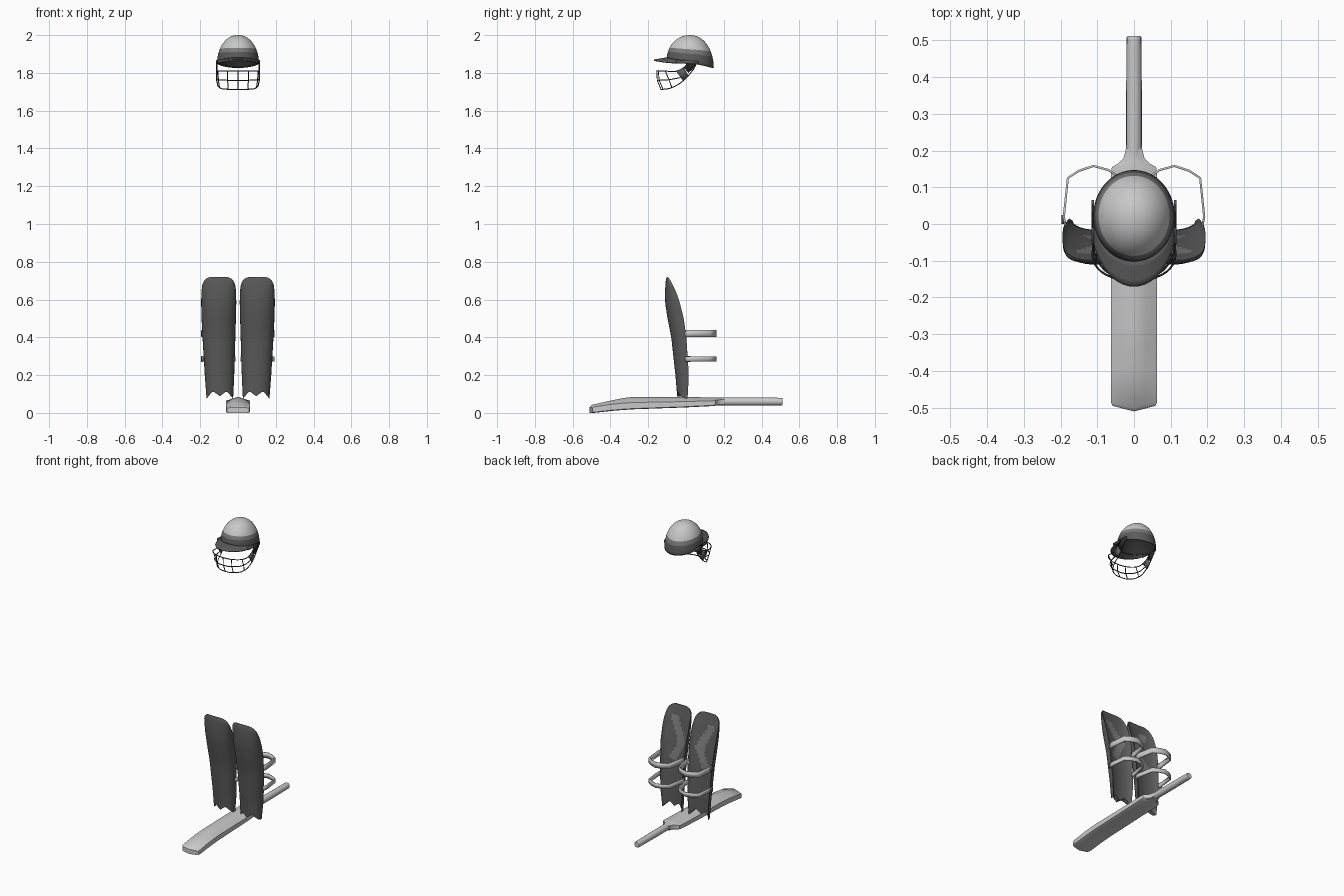
import bpy, bmesh, math
from mathutils import Vector

if "Cube" in bpy.data.objects:
    bpy.data.objects.remove(bpy.data.objects["Cube"])


def material(name, v):
    m = bpy.data.materials.new(name)
    m.diffuse_color = (v, v, v, 1)
    m.use_nodes = True
    m.node_tree.nodes["Principled BSDF"].inputs["Base Color"].default_value = m.diffuse_color
    return m


LIGHT = material("light grey", 0.58)
MID = material("mid grey", 0.2)
DARK = material("dark grey", 0.105)
BLACK = material("black", 0.025)


def make(name, verts, faces, mats, rule=None, angle=40, recalc=True):
    me = bpy.data.meshes.new(name)
    bm = bmesh.new()
    vs = [bm.verts.new(v) for v in verts]
    for f in faces:
        bm.faces.new([vs[i] for i in dict.fromkeys(f)])
    if recalc:
        bmesh.ops.recalc_face_normals(bm, faces=bm.faces[:])
    bm.to_mesh(me)
    bm.free()
    for m in mats:
        me.materials.append(m)
    if rule:
        for p in me.polygons:
            p.material_index = rule(p)
    me.shade_smooth()
    me.set_sharp_from_angle(angle=math.radians(angle))
    ob = bpy.data.objects.new(name, me)
    bpy.context.collection.objects.link(ob)
    return ob


def grid_faces(rows, cols, wrap):
    n = cols if wrap else cols - 1
    return [(r * cols + c, r * cols + (c + 1) % cols,
             (r + 1) * cols + (c + 1) % cols, (r + 1) * cols + c)
            for r in range(rows - 1) for c in range(n)]


def solidify(ob, t, offset=0.0, mat=0):
    s = ob.modifiers.new("thickness", "SOLIDIFY")
    s.thickness, s.offset = t, offset
    s.material_offset = mat
    s.material_offset_rim = 0


def lerp_table(t, z):
    for a, b in zip(t, t[1:]):
        if z <= b[0]:
            k = max(0, (z - a[0]) / (b[0] - a[0]))
            return [p + (q - p) * k for p, q in zip(a[1:], b[1:])]
    return list(t[-1][1:])


def wire(name, pts, r, mat, smooth=True):
    cu = bpy.data.curves.new(name, "CURVE")
    cu.dimensions = "3D"
    cu.bevel_depth, cu.bevel_resolution, cu.resolution_u = r, 1, 5
    cu.use_fill_caps = True
    sp = cu.splines.new("BEZIER")
    sp.bezier_points.add(len(pts) - 1)
    for b, p in zip(sp.bezier_points, pts):
        b.co = p
        b.handle_left_type = b.handle_right_type = "AUTO" if smooth else "VECTOR"
    cu.materials.append(mat)
    ob = bpy.data.objects.new(name, cu)
    bpy.context.collection.objects.link(ob)


# Bat blade: y, half width, face height, edge height, spine height
BLADE = [(-0.495, .058, .0, .026, .030), (-0.485, .063, .0, .032, .042),
         (-0.40, .063, .010, .045, .065), (-0.34, .063, .015, .051, .077),
         (-0.28, .063, .019, .055, .085), (0, .063, .029, .060, .085),
         (0.14, .063, .036, .064, .081), (0.155, .060, .038, .066, .081),
         (0.165, .042, .039, .068, .081), (0.18, .028, .040, .070, .081),
         (0.205, .022, .041, .072, .080)]
verts = []
for y, w, zb, ze, zt in BLADE:
    for x, z in ((-1, zb + .004), (-.85, zb), (0, zb), (.85, zb), (1, zb + .004), (1, ze),
                 (.5, ze + (zt - ze) * .62), (0, zt), (-.5, ze + (zt - ze) * .62), (-1, ze)):
        toe = .015 * (1 - abs(x)) if y < -.48 else 0
        verts.append((x * w, y - toe, z))
n = len(BLADE)
make("bat_blade", verts, grid_faces(n, 10, True) +
     [tuple(range(10)), tuple(range((n - 1) * 10, n * 10))], [LIGHT])

# Bat handle
verts = []
H = [(.17, .020), (.22, .0215), (.35, .0215), (.50, .020), (.508, .020), (.512, .017)]
for y, r in H:
    verts += [(r * math.cos(a * math.pi / 8), y, .06 + r * math.sin(a * math.pi / 8))
              for a in range(16)]
make("bat_handle", verts, grid_faces(len(H), 16, True) +
     [tuple(range(16)), tuple(range(80, 96))], [LIGHT])

# Leg pads: z, half width, front y, edge y, centre x
PAD = [(.07, .070, -.045, .008, .096), (.2, .078, -.056, .015, .098),
       (.4, .087, -.078, .002, .101), (.5, .091, -.098, -.012, .102),
       (.58, .093, -.110, -.032, .102), (.64, .092, -.111, -.052, .102),
       (.68, .087, -.109, -.072, .102), (.70, .078, -.107, -.082, .102),
       (.713, .064, -.104, -.090, .102), (.72, .045, -.101, -.096, .102)]
N = 20
ROWS = [i / 24 for i in range(21)] + [.86, .89, .92, .94, .955, .97, .98, .99, 1]
ZIG = [(-1, .075), (-.5, .115), (0, .088), (.5, .115), (1, .075)]


def build_pad(side, label):
    verts = []
    for v in ROWS:
        for k in range(2 * N):
            j = k if k <= N else 2 * N - k
            a = -math.pi / 2 + math.pi * j / N
            zb = lerp_table(ZIG, math.sin(a))[0]
            z = zb + (.72 - zb) * v
            w, yf, yb, cx = lerp_table(PAD, z)
            c = max(0, math.cos(a))
            bulge = c ** .75 if k <= N else c * .45
            verts.append((side * (cx + w * math.sin(a)), yb + (yf - yb) * bulge, z))
    faces = grid_faces(len(ROWS), 2 * N, True)
    for base in (0, (len(ROWS) - 1) * 2 * N):
        faces += [(base + j, base + j + 1, base + (2 * N - j - 1) % (2 * N),
                   base + (2 * N - j) % (2 * N)) for j in range(N)]

    # worn lighter patch on the lining
    def lining(p):
        x, z = abs(p.center.x) - .1, p.center.z
        return int(p.normal.y > .5 and .38 < z < .66
                   and abs(x - .03 * math.sin(z * 22)) < .028)
    make(label + "_pad", verts, faces, [DARK, MID], lining)

    # straps behind the leg
    path = [(.186, -.005), (.191, .02), (.180, .125), (.150, .145), (.110, .158),
            (.070, .147), (.035, .125), (.016, .02), (.018, -.005)]
    for tag, z, h in (("upper", .42, .018), ("lower", .285, .014)):
        vs = [(side * x, y, z + s * h) for s in (-1, 1) for x, y in path]
        ob = make(f"{label}_{tag}_strap", vs, grid_faces(2, len(path), False), [LIGHT], angle=25)
        solidify(ob, .006)


build_pad(1, "right")
build_pad(-1, "left")


def plate(name, pts, thick, mat):
    solidify(make(name, pts, [tuple(range(len(pts)))], [mat]), thick)


# Strap buckles on the outer side of one pad
for z in (.42, .285):
    plate("strap_buckle", [(-.193, y, z + s) for y, s in
          ((0, -.016), (.025, -.016), (.025, .016), (0, .016))], .008, DARK)

# Helmet shell: rings from crown to lower edge, banded by ring
S, R = 48, 18


def edge_z(t):  # lower edge, front (-1) to back (+1)
    s = math.sin(t)
    return 1.850 - .024 * max(s, 0) ** 1.3 + .016 * max(-s, 0)


verts = []
for r in range(R + 1):
    ph = math.radians(max(r * 5, .6))
    for i in range(S):
        t = 2 * math.pi * i / S
        zb = edge_z(t)
        k = math.sin(ph) ** .94
        verts.append((.111 * k * math.cos(t), .022 + .125 * k * math.sin(t),
                      zb + (2.0 - zb) * math.cos(ph)))
faces = [f[::-1] for f in grid_faces(R + 1, S, True)] + [tuple(range(S))]
shell = make("helmet_shell", verts, faces, [LIGHT, MID, DARK, BLACK],
             lambda p: 0 if p.index >= R * S or p.index // S < 12 else
             (1 if p.index // S < 14 else 2), recalc=False)
solidify(shell, .006, -1, 3)

# Helmet peak
verts = []
C = 25
for k in range(5):
    f = k / 4
    for i in range(C):
        t = math.radians(-90 + 82 * (i / (C - 1) * 2 - 1))
        ix, iy = .108 * math.cos(t), .022 + .121 * math.sin(t)
        ox, oy = .113 * math.cos(t), .0 + .17 * math.sin(t)
        x, y = ix + (ox - ix) * f, iy + (oy - iy) * f
        verts.append((x, y, 1.879 - .012 * f - .016 * (x / .11) ** 2))
peak = make("helmet_peak", verts, grid_faces(5, C, False), [DARK])
solidify(peak, .007)

# Face guard: horizontal bars, given as the right half from ear to nose
BARS = {"top": [(.112, .02, 1.848), (.112, -.055, 1.808), (.106, -.11, 1.810),
                (.055, -.147, 1.811), (0, -.155, 1.811)],
        "middle": [(.111, -.03, 1.775), (.104, -.09, 1.764), (.055, -.142, 1.761),
                   (0, -.152, 1.760)],
        "bottom": [(.112, .045, 1.825), (.111, -.015, 1.758), (.098, -.075, 1.722),
                   (.052, -.122, 1.713), (0, -.132, 1.712)]}
for name, half in BARS.items():
    wire("guard_bar_" + name, half + [(-x, y, z) for x, y, z in half[-2::-1]], .0028, BLACK)

# Face guard: upright bars
wire("guard_upright_centre", [BARS[b][-1] for b in BARS], .0026, BLACK, False)
for s in (-1, 1):
    for off in (-2, -3):
        pts = [(s * BARS[b][off][0],) + BARS[b][off][1:] for b in BARS]
        wire("guard_upright", pts, .0026, BLACK, False)
    # side plates and mounting arms
    plate("guard_side_plate", [(s * .113, y, z) for y, z in
          ((-.052, 1.808), (-.015, 1.757), (.012, 1.785), (-.01, 1.828))], .006, DARK)
    plate("guard_arm", [(s * .113, y, z) for y, z in
          ((-.01, 1.828), (.012, 1.800), (.05, 1.832), (.06, 1.862), (-.01, 1.868), (.0, 1.845))],
          .005, BLACK)
    plate("guard_mount", [(s * .112, y, z) for y, z in
          ((-.055, 1.852), (.065, 1.845), (.065, 1.862), (-.055, 1.868))], .007, DARK)
